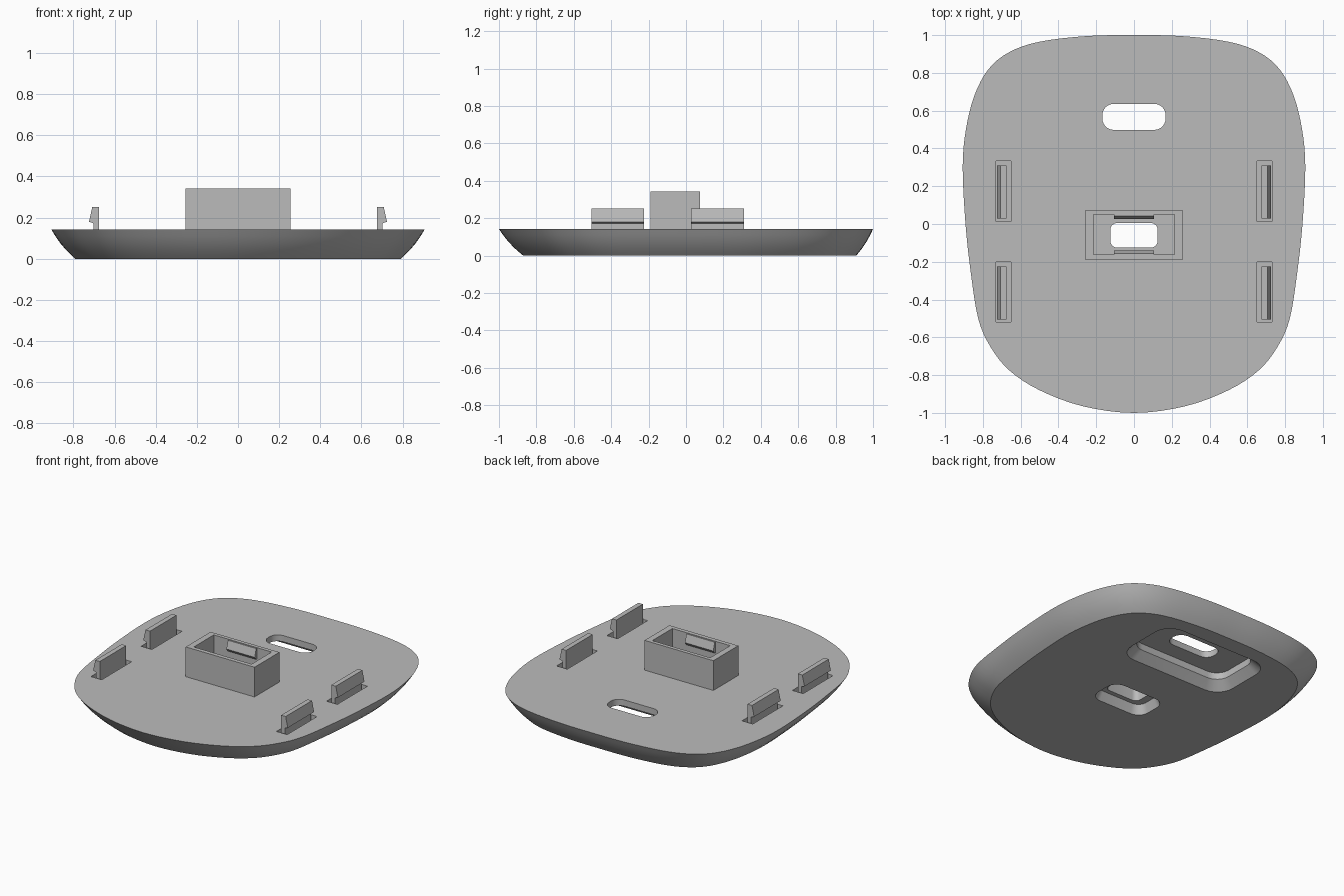
import bpy, bmesh, math
from mathutils import Vector

cube = bpy.data.objects.get("Cube")
if cube:
    bpy.data.objects.remove(cube, do_unlink=True)

grey = bpy.data.materials.new("plain_grey")
grey.use_nodes = True
GREY = (0.5, 0.5, 0.5, 1)
grey.diffuse_color = GREY
grey.node_tree.nodes["Principled BSDF"].inputs["Base Color"].default_value = GREY

TOP = 0.142   # height of the plate's flat deck


def loft(name, rings):
    """Skin equal-length rings of points and cap both ends."""
    bm = bmesh.new()
    loops = [[bm.verts.new(p) for p in ring] for ring in rings]
    n = len(loops[0])
    for a, b in zip(loops, loops[1:]):
        for i in range(n):
            j = (i + 1) % n
            bm.faces.new((a[i], a[j], b[j], b[i]))
    bm.faces.new(loops[0])
    bm.faces.new(loops[-1])
    bmesh.ops.recalc_face_normals(bm, faces=bm.faces)
    mesh = bpy.data.meshes.new(name)
    bm.to_mesh(mesh)
    bm.free()
    mesh.materials.append(grey)
    obj = bpy.data.objects.new(name, mesh)
    bpy.context.collection.objects.link(obj)
    return obj


def rounded_rect(cx, cy, w, d, r, z, steps=6):
    pts = []
    for k, (sx, sy) in enumerate([(1, 1), (-1, 1), (-1, -1), (1, -1)]):
        for s in range(steps + 1):
            a = (k + s / steps) * math.pi / 2
            pts.append((cx + sx * (w / 2 - r) + r * math.cos(a),
                        cy + sy * (d / 2 - r) + r * math.sin(a), z))
    return pts


def block(name, x0, x1, y0, y1, z0, z1):
    return loft(name, [[(x0, y0, z), (x1, y0, z), (x1, y1, z), (x0, y1, z)]
                       for z in (z0, z1)])


def cut(obj, cutter):
    """Subtract the cutter and discard it."""
    mod = obj.modifiers.new("cut", "BOOLEAN")
    mod.operation, mod.solver, mod.object = "DIFFERENCE", "EXACT", cutter
    bpy.ops.object.select_all(action="DESELECT")
    bpy.context.view_layer.objects.active = obj
    obj.select_set(True)
    bpy.ops.object.modifier_apply(modifier=mod.name)
    bpy.data.objects.remove(cutter, do_unlink=True)


def smooth_closed(points, steps=4):
    """Closed Catmull-Rom curve through the points."""
    out, n = [], len(points)
    for i in range(n):
        p0, p1, p2, p3 = (Vector(points[(i + k) % n]) for k in (-1, 0, 1, 2))
        for s in range(steps):
            t = s / steps
            out.append(0.5 * (2 * p1 + (p2 - p0) * t
                              + (2 * p0 - 5 * p1 + 4 * p2 - p3) * t * t
                              + (3 * p1 - p0 - 3 * p2 + p3) * t ** 3))
    return out


# Base plate: egg-like outline shrinking in a curve toward the underside
half = [(0.25, 0.995), (0.5, 0.965), (0.66, 0.91), (0.77, 0.82), (0.845, 0.68),
        (0.89, 0.5), (0.907, 0.3), (0.892, 0), (0.865, -0.25), (0.825, -0.5),
        (0.76, -0.65), (0.66, -0.775), (0.5, -0.88), (0.27, -0.965)]
outline = smooth_closed([(0, 1)] + half + [(0, -1)]
                        + [(-x, y) for x, y in reversed(half)])
flank = [(TOP, 0), (0.11, 0.17), (0.075, 0.38), (0.04, 0.64), (0.015, 0.86), (0, 1)]
plate = loft("base_plate", [
    [(p.x * (1 - 0.127 * t), p.y * (1 - 0.11 * t) + 0.02 * t, z) for p in outline]
    for z, t in flank])

# Underside recesses with sloping walls, then the openings through them
SLOT_Y, HOLE_Y = 0.567, -0.06
cut(plate, loft("slot_recess", [
    rounded_rect(0, SLOT_Y, 0.84, 0.5, 0.13, -0.02),
    rounded_rect(0, SLOT_Y, 0.70, 0.36, 0.09, 0.055),
    rounded_rect(0, SLOT_Y, 0.70, 0.36, 0.09, 0.1)]))
cut(plate, loft("hole_recess", [
    rounded_rect(0, HOLE_Y, 0.41, 0.25, 0.08, -0.02),
    rounded_rect(0, HOLE_Y, 0.35, 0.19, 0.06, 0.06)]))
for y, w, d, r in [(SLOT_Y, 0.335, 0.138, 0.06), (HOLE_Y, 0.25, 0.13, 0.035)]:
    cut(plate, loft("opening", [rounded_rect(0, y, w, d, r, z) for z in (-0.1, 0.3)]))

# Four snap clips, each standing in a shallow pocket
POCKET = 0.09
hook = [(0.675, POCKET - 0.01), (0.702, POCKET - 0.01), (0.702, 0.172),
        (0.724, 0.18), (0.708, 0.252), (0.675, 0.252)]
for side, sx in (("left", 1), ("right", -1)):
    for place, y0, y1 in (("front", -0.505, -0.225), ("back", 0.028, 0.31)):
        xs = sorted((sx * 0.65, sx * 0.73))
        cut(plate, block("pocket", *xs, y0 - 0.015, y1 + 0.023, POCKET, 0.3))
        loft(f"{place}_{side}_clip", [[(sx * x, y, z) for x, z in hook] for y in (y0, y1)])

bpy.ops.object.select_all(action="DESELECT")
bpy.context.view_layer.objects.active = plate
plate.select_set(True)
bpy.ops.object.shade_smooth_by_angle(angle=math.radians(28))

# Open box around the centre hole
socket = block("centre_box", -0.256, 0.256, -0.19, 0.075, TOP - 0.02, 0.342)
cut(socket, block("box_cavity", -0.215, 0.215, -0.162, 0.05, 0, 0.5))

# Catch ridges on the inner front and back walls
for name, wall, s in (("back_catch", 0.055, -1), ("front_catch", -0.167, 1)):
    ridge = [(0, 0.338), (0.012, 0.338), (0.028, 0.285), (0.012, 0.265), (0, 0.265)]
    loft(name, [[(x, wall + s * d, z) for d, z in ridge] for x in (-0.105, 0.105)])
